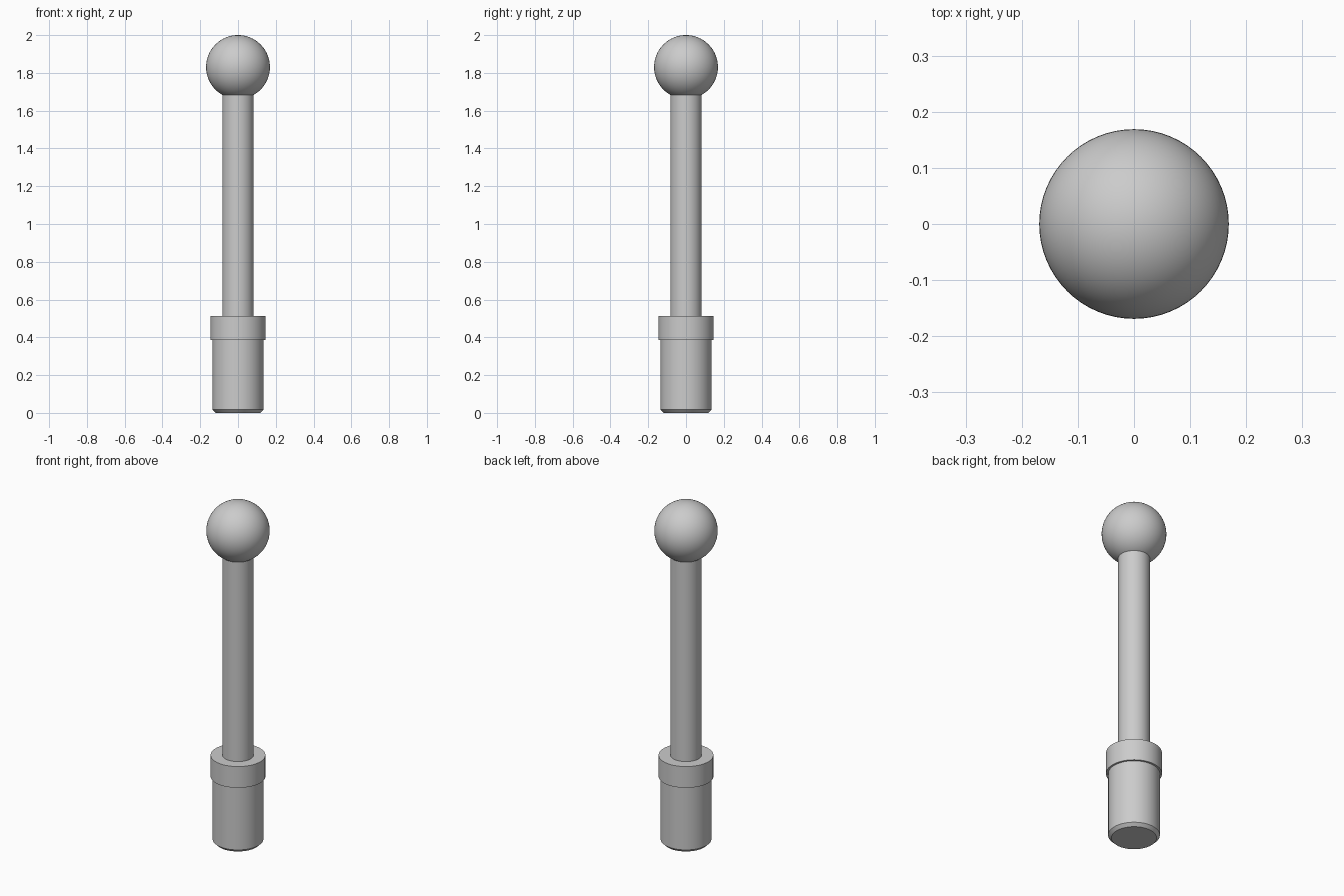
import bpy
import bmesh
import math

cube = bpy.data.objects.get("Cube")
if cube:
    bpy.data.objects.remove(cube, do_unlink=True)

SIDES = 64

# Single plain metal colour
metal = bpy.data.materials.new("grey metal")
metal.use_nodes = True
colour = (0.6, 0.6, 0.6, 1)
metal.diffuse_color = colour
metal.node_tree.nodes["Principled BSDF"].inputs["Base Color"].default_value = colour


def finish(obj, name):
    obj.name = name
    obj.data.name = name
    obj.data.materials.append(metal)
    bpy.ops.object.shade_smooth_by_angle(angle=math.radians(30))
    return obj


def rod(name, radius, bottom, top):
    bpy.ops.mesh.primitive_cylinder_add(vertices=SIDES, radius=radius, depth=top - bottom,
                                        location=(0, 0, (bottom + top) / 2))
    return finish(bpy.context.object, name)


# Plug at the foot, with its bottom rim chamfered
plug = rod("base_plug", 0.135, 0, 0.39)
bm = bmesh.new()
bm.from_mesh(plug.data)
low = min(v.co.z for v in bm.verts)
rim = [e for e in bm.edges if all(v.co.z < low + 0.001 for v in e.verts)]
bmesh.ops.bevel(bm, geom=rim, offset=0.017, segments=1, affect='EDGES')
bm.to_mesh(plug.data)
bm.free()

# Collar and slender shaft
rod("collar", 0.146, 0.387, 0.512)
rod("shaft", 0.083, 0.5, 1.75)

# Ball on top
bpy.ops.mesh.primitive_uv_sphere_add(segments=SIDES, ring_count=SIDES // 2, radius=0.169,
                                     location=(0, 0, 1.831))
finish(bpy.context.object, "ball_top")
